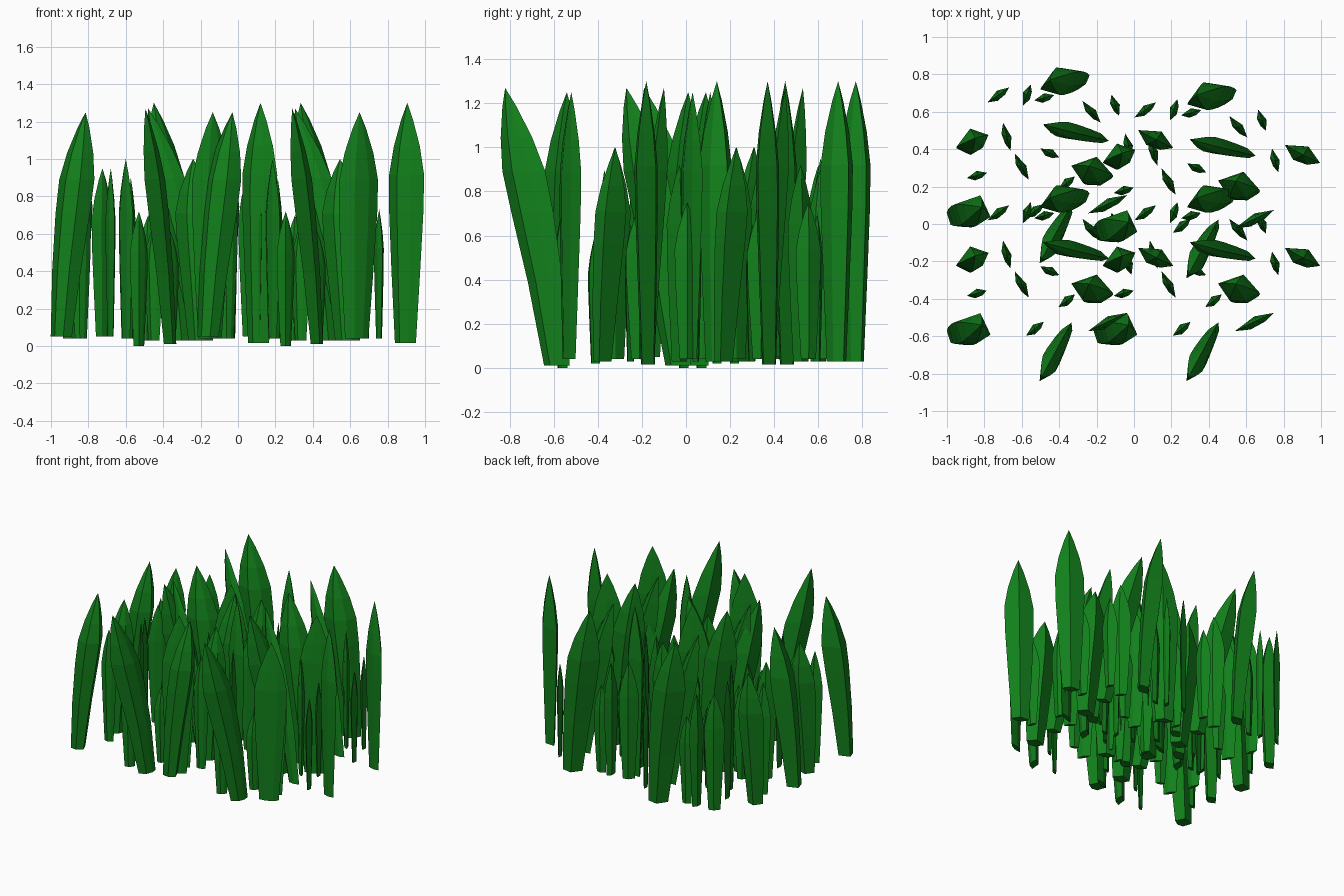
import bpy, bmesh
from math import cos, sin, radians
from mathutils import Vector

green = bpy.data.materials.new("grass_green")
green.diffuse_color = (0.006, 0.215, 0.011, 1)

# Blade silhouette: (height fraction, width fraction)
PROFILE = [(0, 0.6), (0.3, 0.82), (0.55, 0.98), (0.7, 1.0), (0.82, 0.74), (0.93, 0.34)]


def blade_mesh(name, base, tip, width, thick, angle):
    """Leaning faceted blade with a diamond-like section and a pointed tip."""
    bm = bmesh.new()
    base, tip = Vector(base), Vector(tip)
    a = radians(angle)
    u, v = Vector((cos(a), sin(a), 0)), Vector((-sin(a), cos(a), 0))
    rings = []
    for t, f in PROFILE:
        c = base.lerp(tip, t ** 1.25)
        c.z = base.z + (tip.z - base.z) * t
        w, d = width * f / 2, thick * f / 2
        section = [(-w, 0), (-w * 0.3, -d), (w * 0.45, -d * 0.8), (w, 0), (w * 0.1, d)]
        rings.append([bm.verts.new(c + u * p + v * q) for p, q in section])
    n = len(rings[0])
    for lo, hi in zip(rings, rings[1:]):
        for i in range(n):
            j = (i + 1) % n
            bm.faces.new((lo[i], lo[j], hi[j], hi[i]))
    top = bm.verts.new(tip)
    for i in range(n):
        bm.faces.new((rings[-1][i], rings[-1][(i + 1) % n], top))
    bm.faces.new(rings[0][::-1])
    bmesh.ops.recalc_face_normals(bm, faces=bm.faces)
    me = bpy.data.meshes.new(name)
    bm.to_mesh(me)
    bm.free()
    me.materials.append(green)
    return me


# Broad blades: base x, y, z, tip x, y, z, width, thickness, angle
BROAD = [
    (-0.885, 0.42, 0.04, -0.85, 0.46, 1.05, 0.18, 0.13, 20),
    (-0.945, 0.04, 0.05, -0.815, 0.09, 1.25, 0.20, 0.18, -20),
    (-0.30, 0.765, 0.03, -0.45, 0.77, 1.30, 0.23, 0.14, 25),
    (-0.19, 0.46, 0.03, -0.48, 0.53, 1.27, 0.19, 0.09, -15),
    (-0.20, 0.25, 0.03, -0.24, 0.31, 1.00, 0.225, 0.15, -12),
    (-0.365, 0.045, 0.01, -0.495, -0.19, 1.27, 0.22, 0.10, 62),
    (0.11, 0.46, 0.015, 0.12, 0.45, 1.30, 0.21, 0.10, -27),
    (-0.15, 0.10, 0.04, -0.135, 0.11, 1.25, 0.23, 0.055, 25),
]
# Slim upright blades: x, y, base z, tip z, width, angle
SLIM = [
    (-0.725, 0.69, 0.05, 0.95, 0.14, 35),
    (-0.573, 0.69, 0.04, 0.90, 0.12, 70),
    (-0.48, 0.675, 0.03, 0.70, 0.11, 15),
    (-0.227, 0.60, 0.03, 0.92, 0.15, -50),
    (-0.10, 0.635, 0.04, 0.75, 0.12, -70),
    (-0.68, 0.467, 0.05, 0.95, 0.155, -75),
    (-0.45, 0.38, 0.03, 0.65, 0.11, -25),
    (-0.60, 0.307, 0.04, 1.00, 0.16, -62),
    (-0.84, 0.26, 0.04, 0.90, 0.11, 15),
    (-0.36, 0.22, 0.02, 0.61, 0.11, 38),
    (-0.53, 0.07, 0.0, 0.72, 0.12, 38),
    (-0.03, 0.42, 0.04, 0.73, 0.13, -75),
]

meshes = [blade_mesh("broad_blade", b[0:3], b[3:6], *b[6:]) for b in BROAD]
for x, y, z0, z1, w, ang in SLIM:
    meshes.append(blade_mesh("slim_blade", (x, y, z0), (x, y, z1), w, 0.047, ang))

# The same tuft is repeated four times
for dx, dy in ((0, 0), (0.785, -0.08), (0, -0.63), (0.785, -0.63)):
    for me in meshes:
        ob = bpy.data.objects.new(me.name.split(".")[0], me)
        ob.location = (dx, dy, 0)
        bpy.context.collection.objects.link(ob)
